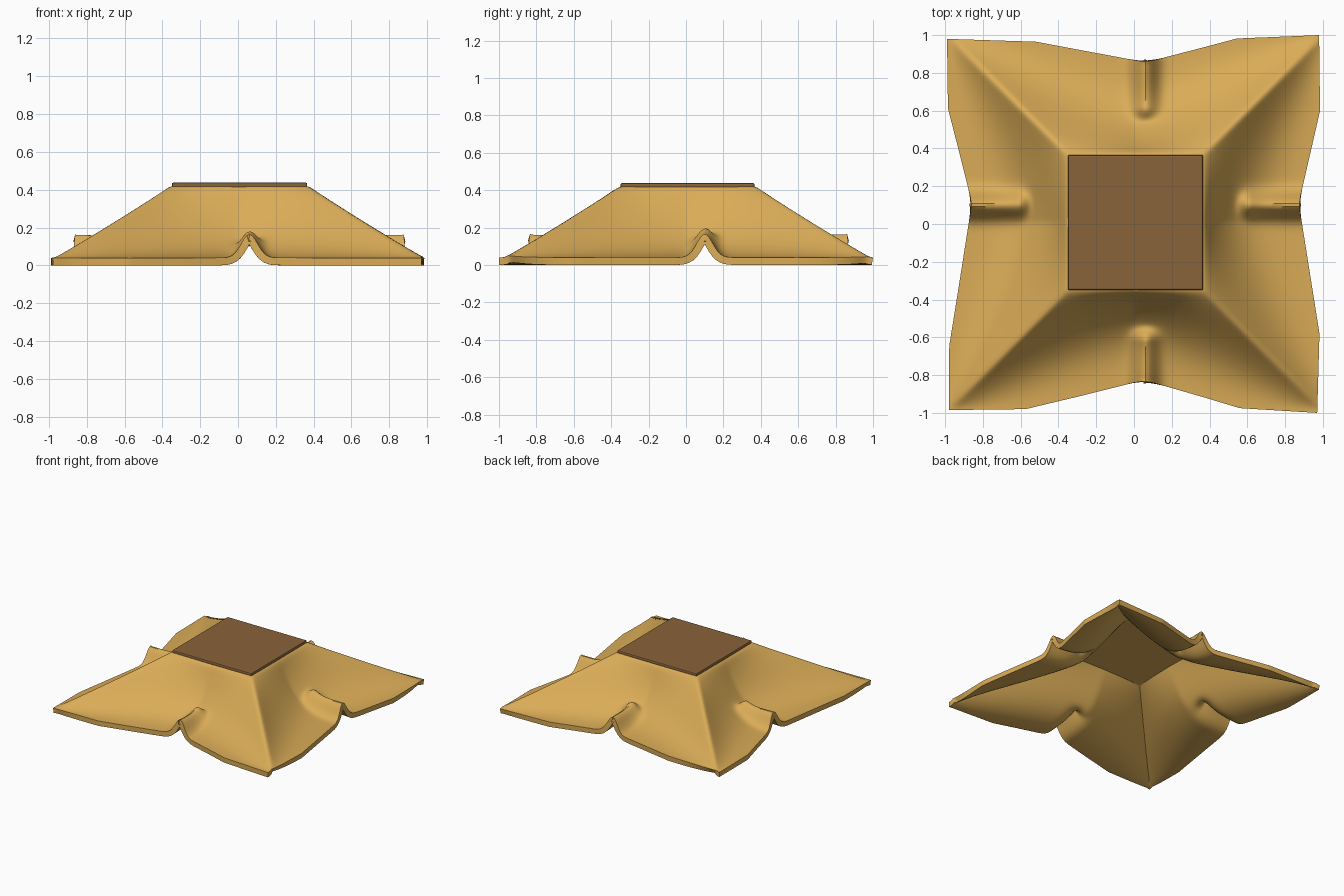
import bpy, bmesh, math

if "Cube" in bpy.data.objects:
    bpy.data.objects.remove(bpy.data.objects["Cube"])

def material(name, rgb):
    m = bpy.data.materials.new(name)
    m.diffuse_color = (*rgb, 1)
    m.use_nodes = True
    m.node_tree.nodes["Principled BSDF"].inputs["Base Color"].default_value = m.diffuse_color
    return m

gold = material("gold cloth", (0.70, 0.41, 0.095))
brown = material("brown board", (0.255, 0.125, 0.042))

C = 0.008       # centre of the board
HALF = 0.365    # half width of the raised square
THICK = 0.04

def interp(pts, v):
    for (a, fa), (b, fb) in zip(pts, pts[1:]):
        if v <= b:
            return fa + (fb - fa) * max(0, (v - a) / (b - a))
    return pts[-1][1]

def smooth(a, b, v):
    t = min(1, max(0, (v - a) / (b - a)))
    return t * t * (3 - 2 * t)

# Outline of each hem: position along the edge -> distance from centre
front = [(-1, .985), (-.58, .98), (-.3, .915), (.0, .84), (.05, .832), (.1, .84), (.57, .975), (1, 1.0)]
back = [(-1, .98), (-.52, .965), (0, .868), (.05, .86), (.1, .866), (.55, .982), (1, 1.0)]
left = [(-1, .98), (-.65, .978), (.05, .868), (.1, .86), (.15, .868), (.62, .985), (1, .99)]
right = [(-1, .97), (-.58, .982), (.05, .882), (.1, .875), (.15, .882), (.6, .985), (1, .98)]

def pull(v, edge):
    a = abs(v)
    if a <= HALF:
        return v
    return math.copysign(HALF + (a - HALF) * (edge - HALF) / (1 - HALF), v)

def height(x, y):
    ax, ay = abs(x - C), abs(y - C)
    m, n = max(ax, ay), min(ax, ay)
    t = min(1, max(0, (m - HALF) / (0.98 - HALF)))
    # straight ridges on the diagonals, steep hollow slopes between them
    p = 1 + 3.2 * (1 - n / max(m, .01)) ** 1.1
    h = 0.38 * (1 - t) ** p
    # one upright pleat in the middle of each hem
    along, off = (y, x - .06) if ay > ax else (x, y - .1)
    w = smooth(.53, .62, abs(along)) * (.10 + .025 * smooth(.6, .85, abs(along)))
    return h + w * math.exp(-(off / .06) ** 2)

# Draped cloth
bm = bmesh.new()
bmesh.ops.create_grid(bm, x_segments=130, y_segments=130, size=1)
for v in bm.verts:
    x, y = v.co.x, v.co.y
    nx = pull(x, interp(right if x > 0 else left, y))
    ny = pull(y, interp(back if y > 0 else front, x))
    v.co = (nx, ny, height(nx, ny) + THICK)
# soften the creases
for _ in range(2):
    bmesh.ops.smooth_vert(bm, verts=[v for v in bm.verts if not v.is_boundary],
                          factor=.5, use_axis_x=False, use_axis_y=False, use_axis_z=True)
me = bpy.data.meshes.new("draped_cloth")
bm.to_mesh(me)
bm.free()
cloth = bpy.data.objects.new("draped_cloth", me)
bpy.context.collection.objects.link(cloth)
me.materials.append(gold)
sol = cloth.modifiers.new("thickness", 'SOLIDIFY')
sol.thickness = THICK
sol.offset = -1
bpy.context.view_layer.objects.active = cloth
cloth.select_set(True)
bpy.ops.object.modifier_apply(modifier=sol.name)
for v in me.vertices:
    v.co.z = max(0, v.co.z)
bpy.ops.object.shade_smooth_by_angle(angle=math.radians(40))

# Square board on top
bpy.ops.mesh.primitive_cube_add(size=1, location=(C, C, .424))
board = bpy.context.object
board.name = "top_board"
board.scale = (.716, .716, .028)
bpy.ops.object.transform_apply(location=False, rotation=False, scale=True)
board.data.materials.append(brown)
bev = board.modifiers.new("bevel", 'BEVEL')
bev.width = .008
bev.segments = 2
